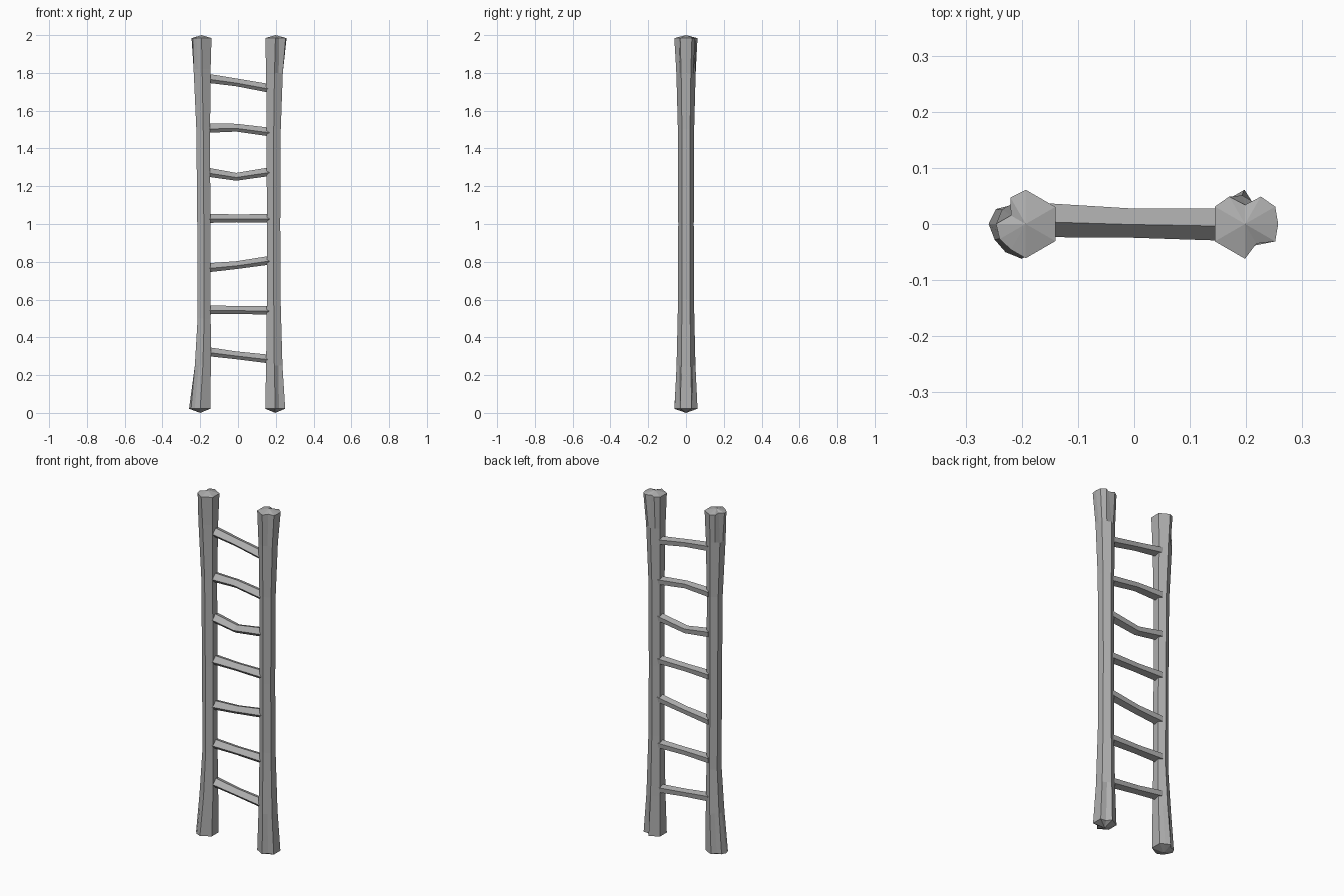
import bpy
import bmesh
from math import cos, sin, pi

cube = bpy.data.objects.get("Cube")
if cube:
    bpy.data.objects.remove(cube, do_unlink=True)

# Single weathered grey
grey = bpy.data.materials.new("weathered_grey")
grey.use_nodes = True
colour = (0.42, 0.42, 0.42, 1)
grey.diffuse_color = colour
grey.node_tree.nodes["Principled BSDF"].inputs["Base Color"].default_value = colour


def loft(name, rings, start_tip=None, end_tip=None):
    """Skin a stack of point rings, closing the ends with fans or flat caps."""
    bm = bmesh.new()
    loops = [[bm.verts.new(p) for p in ring] for ring in rings]
    n = len(loops[0])
    for a, b in zip(loops, loops[1:]):
        for i in range(n):
            j = (i + 1) % n
            bm.faces.new((a[i], a[j], b[j], b[i]))
    for loop, tip in ((loops[0], start_tip), (loops[-1], end_tip)):
        if tip:
            v = bm.verts.new(tip)
            for i in range(n):
                bm.faces.new((loop[i], loop[(i + 1) % n], v))
        else:
            bm.faces.new(loop)
    bmesh.ops.recalc_face_normals(bm, faces=bm.faces)
    mesh = bpy.data.meshes.new(name)
    bm.to_mesh(mesh)
    bm.free()
    mesh.materials.append(grey)
    obj = bpy.data.objects.new(name, mesh)
    bpy.context.collection.objects.link(obj)


def post_ring(x, z, r, chips):
    """Hexagon with mid-edge points; chips scale the radius of single points."""
    points = []
    for i in range(12):
        a = i * pi / 6
        rad = r * (1 if i % 2 else cos(pi / 6)) * chips.get(i, 1)
        points.append((x + rad * cos(a), rad * sin(a), z))
    return points


def post(name, sections, bottom_chips, top_chips):
    last = len(sections) - 1
    rings = []
    for k, (x, z, r) in enumerate(sections):
        chips = bottom_chips if k == 0 else top_chips if k == last else {}
        rings.append(post_ring(x, z, r, chips))
    loft(name, rings, (sections[0][0], 0, 0), (sections[-1][0], 0, 2))


# Flared posts with split, chipped ends
post("right_post",
     [(-0.2, 0.022, 0.062), (-0.186, 0.25, 0.049), (-0.179, 0.5, 0.04),
      (-0.181, 1.0, 0.04), (-0.184, 1.5, 0.042), (-0.19, 1.82, 0.052),
      (-0.193, 1.984, 0.061)],
     {3: 0.92, 4: 0.72, 5: 0.86, 6: 1.1, 7: 0.9, 8: 1.08},
     {4: 1.03, 5: 0.5, 7: 0.88})
post("left_post",
     [(0.197, 0.022, 0.061), (0.192, 0.25, 0.05), (0.189, 0.6, 0.042),
      (0.188, 1.0, 0.041), (0.189, 1.5, 0.043), (0.193, 1.8, 0.051),
      (0.198, 1.984, 0.062)],
     {2: 0.7, 10: 0.75},
     {0: 1.1, 2: 1.05, 3: 0.55, 4: 1.05, 10: 0.75})

# Bent rungs: centre height at the left end, middle and right end
profile = [(-0.028, -0.004), (-0.002, 0.023), (0.03, 0.013),
           (0.027, -0.015), (-0.012, -0.023)]
heights = [(0.325, 0.305, 0.285), (0.546, 0.545, 0.543), (0.768, 0.782, 0.808),
           (1.03, 1.03, 1.03), (1.275, 1.25, 1.277), (1.507, 1.51, 1.487),
           (1.772, 1.75, 1.718)]
stations = [(-0.165, 0.006, 1.05), (-0.01, 0.001, 0.9), (0.168, -0.002, 1.0)]

for n, levels in enumerate(heights, 1):
    rings = [[(x, y0 + s * y, h + s * z) for y, z in profile]
             for (x, y0, s), h in zip(stations, levels)]
    loft(f"rung_{n}", rings)
